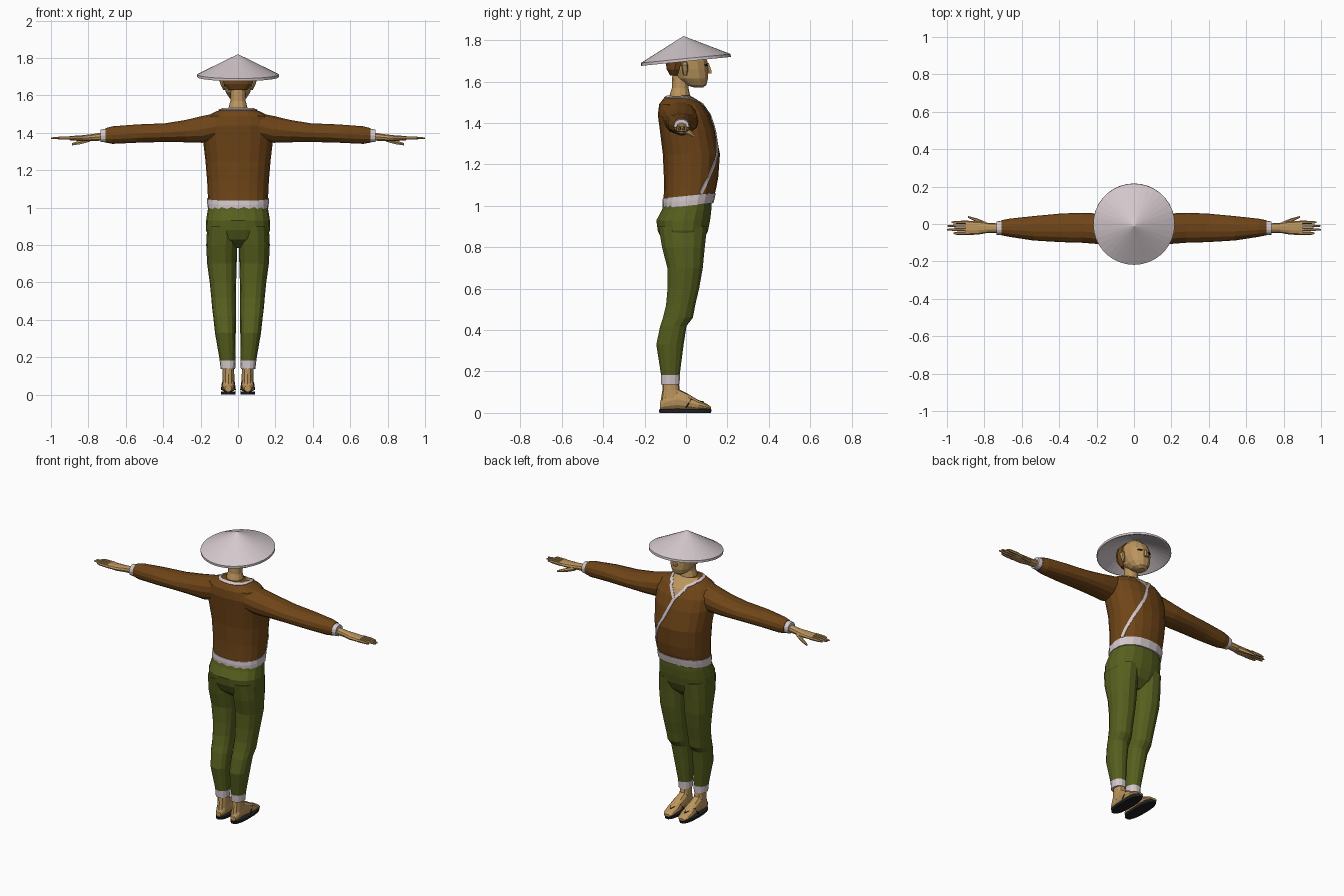
import bpy, bmesh, math
from mathutils import Vector, Matrix
from mathutils.bvhtree import BVHTree

if "Cube" in bpy.data.objects:
    bpy.data.objects.remove(bpy.data.objects["Cube"])


def material(name, r, g, b):
    m = bpy.data.materials.new(name)
    m.diffuse_color = (r, g, b, 1)
    m.use_nodes = True
    m.node_tree.nodes["Principled BSDF"].inputs["Base Color"].default_value = m.diffuse_color
    return m


BROWN = material("brown_cloth", .16, .06, .009)
GREEN = material("green_cloth", .095, .115, .013)
WHITE = material("pale_trim", .66, .58, .61)
SKIN = material("skin", .50, .30, .11)
HAIR = material("hair", .17, .065, .012)
DARK = material("dark_sole", .015, .015, .018)


def add_object(name, verts, faces, mat, mirror=False):
    me = bpy.data.meshes.new(name)
    me.from_pydata([tuple(v) for v in verts], [], faces)
    bm = bmesh.new()
    bm.from_mesh(me)
    bmesh.ops.remove_doubles(bm, verts=bm.verts, dist=1e-5)
    bmesh.ops.recalc_face_normals(bm, faces=bm.faces)
    bm.to_mesh(me)
    bm.free()
    me.materials.append(mat)
    ob = bpy.data.objects.new(name, me)
    bpy.context.collection.objects.link(ob)
    if mirror:
        ob.modifiers.new("mirror", 'MIRROR')
    return ob


def loft(name, axis, rings, mat, n=14, power=2.2, tilt=0, mirror=False):
    """Skin rounded rings: (position on axis, a_min, a_max, b_min, b_max)."""
    verts = []
    for pos, a0, a1, b0, b1 in rings:
        for i in range(n):
            t = math.tau * i / n
            c, s = math.cos(t), math.sin(t)
            a = (a0 + a1) / 2 + (a1 - a0) / 2 * math.copysign(abs(c) ** (2 / power), c)
            b = (b0 + b1) / 2 + (b1 - b0) / 2 * math.copysign(abs(s) ** (2 / power), s)
            verts.append({'x': (pos, a, b), 'y': (a, pos, b),
                          'z': (a, b, pos + tilt * b)}[axis])
    faces = [(k * n + i, k * n + (i + 1) % n, (k + 1) * n + (i + 1) % n, (k + 1) * n + i)
             for k in range(len(rings) - 1) for i in range(n)]
    faces += [tuple(range(n)), tuple(range(len(verts) - n, len(verts)))]
    return add_object(name, verts, faces, mat, mirror)


def sym(rings):
    """Expand (z, half_width, y_min, y_max) to centred rings."""
    return [(z, -w, w, y0, y1) for z, w, y0, y1 in rings]


# Tunic body
torso = loft("tunic", 'z', sym([
    (1.03, .16, -.108, .13), (1.08, .162, -.107, .145), (1.14, .165, -.107, .156),
    (1.25, .174, -.112, .164), (1.37, .188, -.127, .14), (1.44, .188, -.136, .115),
    (1.49, .165, -.13, .083), (1.515, .115, -.112, .045), (1.532, .07, -.085, .015)]),
    BROWN, n=20, power=2.3)
loft("tunic_hem", 'z', sym([(1.0, .163, -.112, .133), (1.025, .165, -.114, .139),
                            (1.048, .165, -.112, .144)]), WHITE, n=20, power=2.3, tilt=.1)

# Sleeves and cuffs
loft("sleeve", 'x', [
    (.09, -.12, .05, 1.37, 1.512), (.19, -.107, .056, 1.345, 1.492),
    (.28, -.1, .06, 1.348, 1.47), (.39, -.097, .056, 1.35, 1.452),
    (.54, -.088, .042, 1.346, 1.446), (.67, -.068, .028, 1.34, 1.436),
    (.708, -.06, .02, 1.347, 1.426)], BROWN, n=14, mirror=True)
loft("sleeve_cuff", 'x', [(.70, -.06, .018, 1.348, 1.424), (.735, -.058, .014, 1.35, 1.418)],
     WHITE, mirror=True)

# Hands with four fingers and a thumb
loft("palm", 'x', [
    (.72, -.047, .003, 1.357, 1.404), (.78, -.047, .006, 1.356, 1.394),
    (.83, -.056, .014, 1.354, 1.388), (.90, -.06, .018, 1.36, 1.383)], SKIN, n=10, mirror=True)
for i, tip in enumerate((.975, .998, 1.0, .965)):
    y = .009 - .0195 * i
    loft(f"finger_{i + 1}", 'x', [
        (.885, y - .009, y + .009, 1.362, 1.382), (.95, y - .008, y + .008, 1.364, 1.381),
        (tip, y - .004, y + .004, 1.367, 1.376)], SKIN, n=6, mirror=True)
loft("thumb", 'x', [(.79, -.02, .01, 1.352, 1.378), (.84, .01, .03, 1.338, 1.364),
                    (.888, .033, .043, 1.332, 1.345)], SKIN, n=6, mirror=True)

# Trousers
loft("trouser_seat", 'z', sym([
    (.785, .05, -.06, .04), (.83, .15, -.115, .085), (.88, .172, -.138, .108),
    (.93, .171, -.145, .118), (.98, .163, -.118, .124), (1.03, .155, -.104, .126)]),
    GREEN, n=18, power=2.3)
loft("trouser_leg", 'z', [
    (.90, .002, .165, -.135, .105), (.80, .004, .17, -.118, .093), (.70, .007, .165, -.092, .083),
    (.60, .01, .151, -.091, .065), (.52, .012, .143, -.098, .046), (.46, .012, .138, -.113, .035),
    (.42, .012, .133, -.126, .004), (.33, .012, .123, -.145, -.01),
    (.18, .014, .097, -.121, -.03)], GREEN, n=14, mirror=True)
loft("trouser_cuff", 'z', [(.182, .012, .098, -.123, -.028), (.137, .015, .093, -.121, -.03)],
     WHITE, mirror=True)

# Feet and sandals
loft("ankle", 'z', [(.16, .022, .082, -.112, -.036), (.11, .02, .082, -.114, -.03),
                    (.05, .02, .083, -.124, .0)], SKIN, n=12, mirror=True)
loft("foot", 'y', [
    (-.126, .034, .07, .016, .05), (-.10, .02, .083, .014, .09), (-.04, .018, .084, .014, .118),
    (.01, .016, .087, .014, .092), (.06, .013, .09, .014, .062), (.10, .018, .086, .014, .044),
    (.12, .032, .072, .014, .03)], SKIN, n=12, mirror=True)
loft("sandal_sole", 'z', [(0, .013, .09, -.13, .122), (.016, .012, .092, -.133, .126)],
     DARK, n=18, power=2.5, mirror=True)
curve = bpy.data.curves.new("sandal_strap", 'CURVE')
curve.dimensions, curve.bevel_depth, curve.bevel_resolution = '3D', .003, 0
for side in (-1, 1):
    sp = curve.splines.new('POLY')
    pts = [(.014, -.0, .025), (.02, .025, .066), (.051, .085, .053), (.083, .025, .066),
           (.089, -.0, .025)]
    sp.points.add(len(pts) - 1)
    for p, (x, y, z) in zip(sp.points, pts):
        p.co = (side * x, y, z, 1)
curve.materials.append(DARK)
bpy.context.collection.objects.link(bpy.data.objects.new("sandal_strap", curve))

# Neck and head
loft("neck", 'z', sym([(1.48, .06, -.085, .03), (1.54, .049, -.078, .018),
                       (1.57, .041, -.068, .012), (1.64, .041, -.066, .02)]), SKIN, n=12)
loft("head", 'z', sym([
    (1.573, .022, .035, .085), (1.585, .045, -.005, .1), (1.615, .065, -.045, .108),
    (1.66, .075, -.075, .108), (1.70, .078, -.085, .105), (1.74, .07, -.075, .085),
    (1.775, .04, -.045, .045)]), SKIN, n=14)
loft("hair", 'z', sym([(1.63, .05, -.078, -.03), (1.66, .077, -.094, -.015),
                       (1.70, .086, -.1, .005), (1.735, .08, -.09, .01),
                       (1.77, .045, -.055, .01)]), HAIR, n=14)
loft("nose", 'z', [(1.64, -.016, .016, .095, .124), (1.65, -.014, .014, .095, .126),
                   (1.69, -.006, .006, .095, .111)], SKIN, n=6)
loft("ear", 'z', [(1.63, .07, .08, -.012, .004), (1.655, .072, .092, -.018, .01),
                  (1.68, .074, .1, -.022, .01), (1.695, .075, .09, -.015, .004)],
     SKIN, n=8, mirror=True)
loft("eye", 'x', [(.02, .085, .107, 1.677, 1.683), (.034, .085, .105, 1.675, 1.685),
                  (.047, .08, .097, 1.677, 1.683)], DARK, n=6, mirror=True)

# Collar, crossover trim and open neck, projected on to the tunic
tree = BVHTree.FromPolygons([v.co for v in torso.data.vertices],
                            [tuple(p.vertices) for p in torso.data.polygons])


def on_torso(deg, z):
    d = Vector((math.sin(math.radians(deg)), math.cos(math.radians(deg)), 0))
    origin = Vector((0, -.03, z)) + d
    hit, normal, _, _ = tree.ray_cast(origin, -d)
    return hit, (normal if normal.dot(d) > 0 else -normal)


path = [(0, 1.43), (13, 1.465), (29, 1.5), (60, 1.518), (90, 1.524), (180, 1.524), (270, 1.524),
        (300, 1.518), (331, 1.5), (347, 1.465), (360, 1.43), (378, 1.3), (394, 1.2),
        (410, 1.1), (416, 1.06)]
samples = []
for (a0, z0), (a1, z1) in zip(path, path[1:]):
    for k in range(6):
        samples.append(on_torso(a0 + (a1 - a0) * k / 6, z0 + (z1 - z0) * k / 6))
samples.append(on_torso(*path[-1]))
ribbon = []
for i, (p, nrm) in enumerate(samples):
    t = samples[min(i + 1, len(samples) - 1)][0] - samples[max(i - 1, 0)][0]
    side = nrm.cross(t).normalized() * .009
    ribbon += [p + nrm * .005 - side, p + nrm * .005 + side]
trim = add_object("collar_trim", ribbon,
                  [(2 * i, 2 * i + 1, 2 * i + 3, 2 * i + 2) for i in range(len(samples) - 1)], WHITE)
trim.modifiers.new("thickness", 'SOLIDIFY').thickness = .004

cols = 8
patch = []
for z, half in ((1.43, .5), (1.465, 13), (1.485, 22), (1.5, 29), (1.518, 60), (1.53, 85)):
    for k in range(cols + 1):
        p, nrm = on_torso(-half + 2 * half * k / cols, z)
        patch.append(p + nrm * .003)
w = cols + 1
add_object("open_neck", patch, [(r * w + k, r * w + k + 1, (r + 1) * w + k + 1, (r + 1) * w + k)
                                for r in range(5) for k in range(cols)], SKIN)

# Conical straw hat, hollow underneath and tipped up at the face
n = 36
profile = [(0, .123), (.218, .014), (.218, 0), (.21, 0), (0, .112)]
hat_verts = [(r * math.cos(math.tau * i / n), r * math.sin(math.tau * i / n), z)
             for r, z in profile for i in range(n)]
hat_faces = [(k * n + i, k * n + (i + 1) % n, (k + 1) * n + (i + 1) % n, (k + 1) * n + i)
             for k in range(4) for i in range(n)]
hat = add_object("hat", hat_verts, hat_faces, WHITE)
hat.matrix_world = Matrix.Translation((0, 0, 1.698)) @ Matrix.Rotation(.1, 4, 'X')
